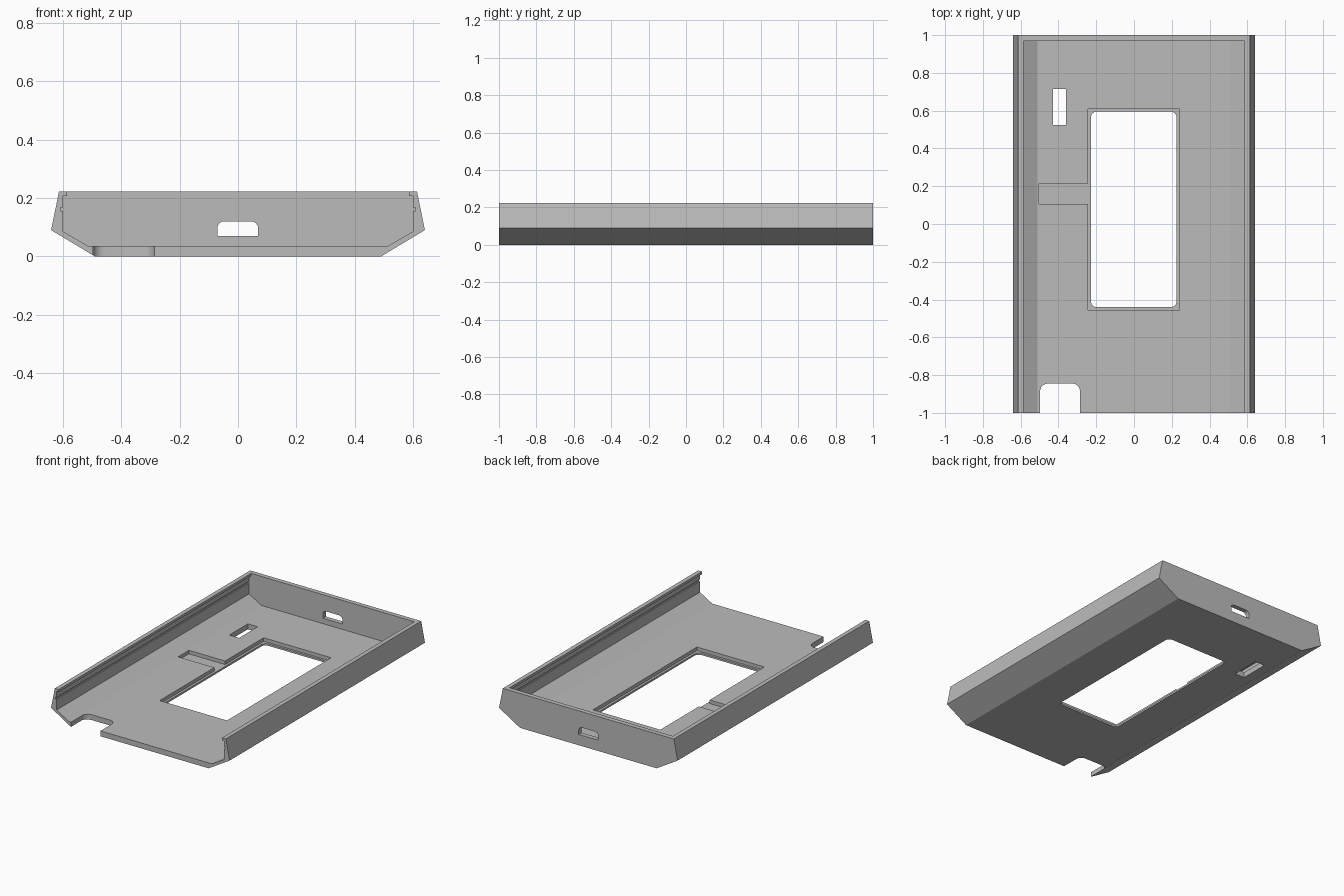
import bpy
import bmesh
import math

if "Cube" in bpy.data.objects:
    bpy.data.objects.remove(bpy.data.objects["Cube"], do_unlink=True)

grey = bpy.data.materials.new("plain grey")
grey.use_nodes = True
grey.diffuse_color = (0.5, 0.5, 0.5, 1)
grey.node_tree.nodes["Principled BSDF"].inputs["Base Color"].default_value = grey.diffuse_color


def prism(name, points, start, end, axis):
    """Extrude a flat outline along y (points are x, z) or z (points are x, y)."""
    def place(p, d):
        return (p[0], d, p[1]) if axis == "y" else (p[0], p[1], d)
    bm = bmesh.new()
    low = [bm.verts.new(place(p, start)) for p in points]
    high = [bm.verts.new(place(p, end)) for p in points]
    bm.faces.new(low)
    bm.faces.new(high)
    for i in range(len(points)):
        j = (i + 1) % len(points)
        bm.faces.new((low[i], low[j], high[j], high[i]))
    bmesh.ops.recalc_face_normals(bm, faces=bm.faces)
    mesh = bpy.data.meshes.new(name)
    bm.to_mesh(mesh)
    bm.free()
    mesh.materials.append(grey)
    obj = bpy.data.objects.new(name, mesh)
    bpy.context.collection.objects.link(obj)
    return obj


def mirrored(half):
    """Close a right-hand outline with its mirror image."""
    return half + [(-x, z) for x, z in reversed(half)]


def rounded(x0, x1, y0, y1, low=0, high=0, steps=6):
    """Rectangle with separate corner radii for its low and high ends."""
    corners = [(x1, y0, -1, 1, low, -90), (x1, y1, -1, -1, high, 0),
               (x0, y1, 1, -1, high, 90), (x0, y0, 1, 1, low, 180)]
    points = []
    for x, y, sx, sy, r, start in corners:
        if not r:
            points.append((x, y))
            continue
        for i in range(steps + 1):
            a = math.radians(start + 90 * i / steps)
            points.append((x + sx * r + r * math.cos(a), y + sy * r + r * math.sin(a)))
    return points


# Solid outer block with sloping sides
tray = prism("tray", mirrored([(0.49, 0), (0.64, 0.09), (0.613, 0.223)]), -1, 1, "y")

# Hollow with side grooves and overhanging lips, open at the front
hollow = mirrored([(0.512, 0.035), (0.6, 0.086), (0.6, 0.156), (0.607, 0.156),
                   (0.607, 0.168), (0.6, 0.168), (0.6, 0.207), (0.585, 0.207),
                   (0.585, 0.3)])

cutters = [
    prism("hollow_cutter", hollow, -1.1, 0.97, "y"),
    # Recess around the window, with its side channel
    prism("recess_cutter", [(-0.243, -0.455), (0.24, -0.455), (0.24, 0.61), (-0.243, 0.61),
                            (-0.243, 0.215), (-0.503, 0.215), (-0.503, 0.105),
                            (-0.243, 0.105)], 0.012, 0.06, "z"),
    prism("window_cutter", rounded(-0.228, 0.225, -0.44, 0.595, 0.03, 0.03), -0.1, 0.05, "z"),
    # Small slot, cable notch and end wall port
    prism("slot_cutter", rounded(-0.43, -0.36, 0.525, 0.715), -0.1, 0.1, "z"),
    prism("notch_cutter", rounded(-0.497, -0.286, -1.1, -0.845, 0, 0.04), -0.1, 0.1, "z"),
    prism("port_cutter", rounded(-0.071, 0.069, 0.07, 0.12, 0, 0.024), 0.9, 1.1, "y"),
]

bpy.context.view_layer.objects.active = tray
for cutter in cutters:
    cut = tray.modifiers.new(cutter.name, "BOOLEAN")
    cut.operation = "DIFFERENCE"
    cut.solver = "EXACT"
    cut.object = cutter
    bpy.ops.object.modifier_apply(modifier=cut.name)
    bpy.data.objects.remove(cutter, do_unlink=True)

bpy.ops.object.select_all(action="DESELECT")
tray.select_set(True)
bpy.ops.object.shade_smooth_by_angle(angle=math.radians(25))
